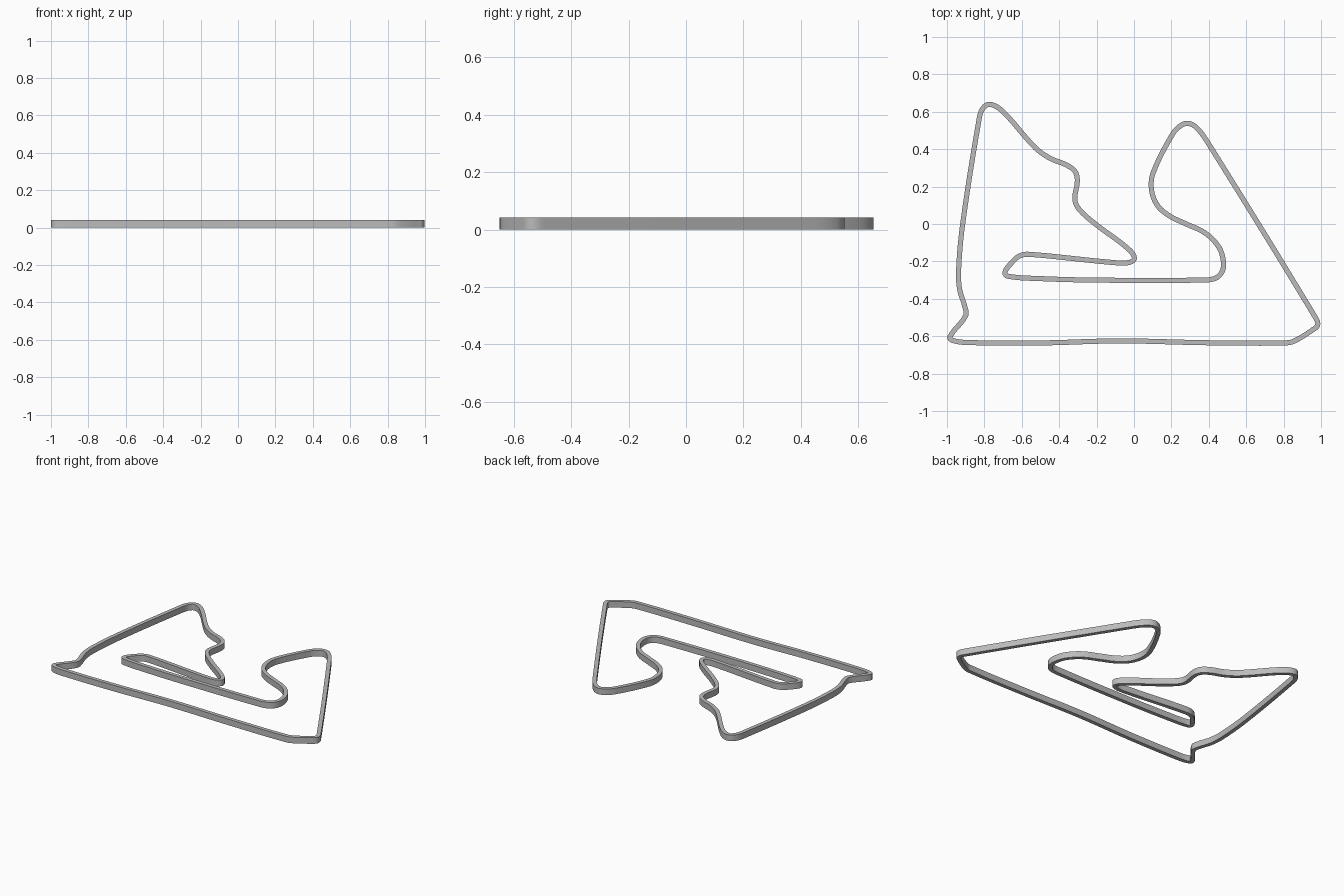
import bpy
import bmesh
from mathutils import Vector
from mathutils.geometry import interpolate_bezier

WIDTH = 0.027
HEIGHT = 0.042
STEPS = 7

# Centre line of the circuit, clockwise from the lower left corner
PATH = [
    (-.985, -.605), (-.9, -.49), (-.905, -.44), (-.932, -.35), (-.938, -.25),
    (-.916, 0), (-.83, .55), (-.81, .615), (-.77, .64), (-.7, .6),
    (-.53, .41), (-.45, .352), (-.36, .315), (-.315, .28), (-.303, .23),
    (-.316, .13), (-.29, .075), (-.2, -.005), (-.04, -.125), (.002, -.18),
    (-.024, -.205), (-.1, -.207), (-.56, -.162), (-.61, -.17), (-.65, -.203),
    (-.69, -.257), (-.675, -.279), (-.5, -.292), (-.2, -.3), (.35, -.3),
    (.435, -.29), (.473, -.25), (.476, -.187), (.45, -.118), (.38, -.048),
    (.28, 0), (.19, .043), (.125, .1), (.093, .187), (.104, .278),
    (.206, .48), (.25, .526), (.29, .538), (.334, .515), (.393, .438),
    (.97, -.5), (.982, -.54), (.955, -.566), (.868, -.62), (.82, -.635),
    (.4, -.635), (-.08, -.625), (-.5, -.636), (-.88, -.634), (-.965, -.624),
]


def smooth_loop(points):
    """Round a closed polygon into a flowing loop of samples."""
    pts = [Vector((x, y, 0)) for x, y in points]
    count = len(pts)
    tangents = [(pts[(i + 1) % count] - pts[i - 1]).normalized() for i in range(count)]
    loop = []
    for i, start in enumerate(pts):
        j = (i + 1) % count
        reach = (pts[j] - start).length * 0.35
        segment = interpolate_bezier(start, start + tangents[i] * reach,
                                     pts[j] - tangents[j] * reach, pts[j], STEPS)
        loop.extend(segment[:-1])
    return loop


def ribbon(name, loop, material):
    """Sweep a rectangular section around a closed flat loop."""
    bm = bmesh.new()
    rings = []
    for i, point in enumerate(loop):
        ahead = (loop[(i + 1) % len(loop)] - loop[i - 1]).normalized()
        side = Vector((-ahead.y, ahead.x, 0)) * WIDTH / 2
        up = Vector((0, 0, HEIGHT))
        corners = (point - side, point + side, point + side + up, point - side + up)
        rings.append([bm.verts.new(c) for c in corners])
    for i, ring in enumerate(rings):
        before = rings[i - 1]
        for a in range(len(ring)):
            b = (a + 1) % len(ring)
            bm.faces.new((before[a], before[b], ring[b], ring[a]))
    bmesh.ops.recalc_face_normals(bm, faces=bm.faces)
    mesh = bpy.data.meshes.new(name)
    bm.to_mesh(mesh)
    bm.free()
    mesh.materials.append(material)
    obj = bpy.data.objects.new(name, mesh)
    bpy.context.collection.objects.link(obj)
    return obj


def flat_material(name, colour):
    material = bpy.data.materials.new(name)
    material.use_nodes = True
    material.diffuse_color = colour
    material.node_tree.nodes["Principled BSDF"].inputs["Base Color"].default_value = colour
    return material


default_cube = bpy.data.objects.get("Cube")
if default_cube:
    bpy.data.objects.remove(default_cube, do_unlink=True)

# Circuit wall
grey = flat_material("plain grey", (0.5, 0.5, 0.5, 1))
track = ribbon("race_track", smooth_loop(PATH), grey)

# Smooth bends with crisp upper and lower edges
bpy.ops.object.select_all(action="DESELECT")
track.select_set(True)
bpy.context.view_layer.objects.active = track
bpy.ops.object.shade_smooth_by_angle()
